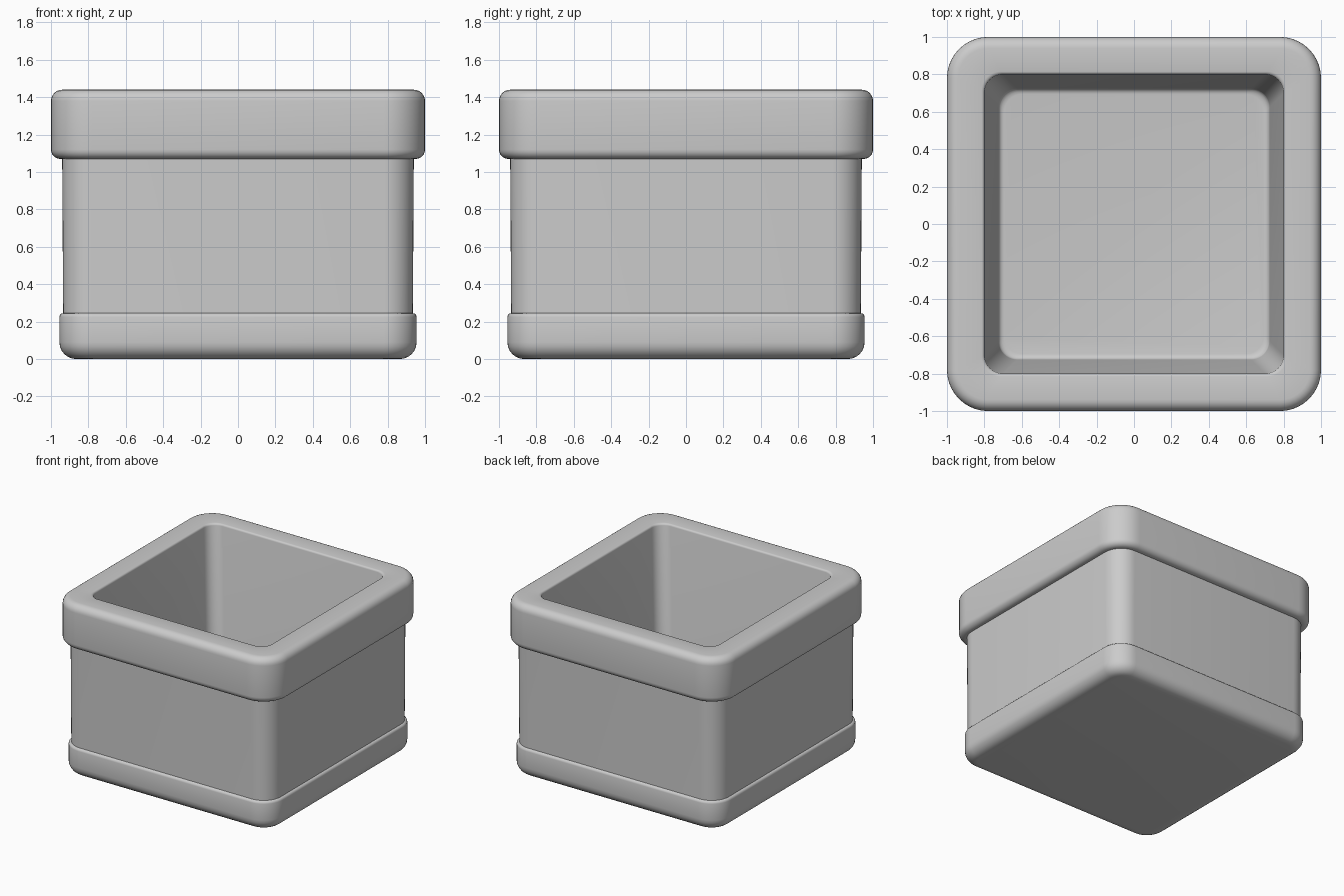
import bpy, bmesh
from math import sin, cos, pi, radians

if "Cube" in bpy.data.objects:
    bpy.data.objects.remove(bpy.data.objects["Cube"])

CORNER_STEPS = 10


def ring(bm, half, z, r):
    """Rounded square loop of vertices."""
    verts = []
    for q, (sx, sy) in enumerate([(1, 1), (-1, 1), (-1, -1), (1, -1)]):
        for i in range(CORNER_STEPS + 1):
            a = (q + i / CORNER_STEPS) * pi / 2
            verts.append(bm.verts.new((sx * (half - r) + r * cos(a),
                                       sy * (half - r) + r * sin(a), z)))
    return verts


def arc(cx, cz, r, start, end, steps=6):
    """Rounded edge in the wall profile, as (half width, height) points."""
    angles = [radians(start + (end - start) * i / steps) for i in range(steps + 1)]
    return [(cx + r * cos(a), cz + r * sin(a)) for a in angles]


def loft(name, rings):
    bm = bmesh.new()
    loops = [ring(bm, *p) for p in rings]
    n = len(loops[0])
    for a, b in zip(loops, loops[1:]):
        for i in range(n):
            j = (i + 1) % n
            bm.faces.new((a[i], a[j], b[j], b[i]))
    bm.faces.new(loops[0][::-1])
    bm.faces.new(loops[-1])
    bmesh.ops.recalc_face_normals(bm, faces=bm.faces)
    mesh = bpy.data.meshes.new(name)
    bm.to_mesh(mesh)
    bm.free()
    obj = bpy.data.objects.new(name, mesh)
    bpy.context.collection.objects.link(obj)
    bpy.context.view_layer.objects.active = obj
    obj.select_set(True)
    bpy.ops.object.shade_smooth_by_angle(angle=radians(35))
    return obj


# Outer wall: base band, body, rim band
outer = arc(0.865, 0.09, 0.09, -90, 0)
outer += arc(0.935, 0.225, 0.02, 0, 90, 3)
outer += [(0.935, 0.25), (0.94, 1.07)]
outer += arc(0.95, 1.12, 0.05, -90, 0)
outer += arc(0.94, 1.38, 0.06, 0, 90)
# Inner lip, tapering wall and rounded floor edge
inner = arc(0.815, 1.425, 0.015, 90, 180, 3)
inner += arc(0.695, 0.23, 0.03, 0, -90, 4)

# Corners are concentric with the profile
rings = [(h, z, max(0.1, h - 0.78)) for h, z in outer]
rings += [(h, z, 0.1) for h, z in inner]
loft("planter_box", rings)
